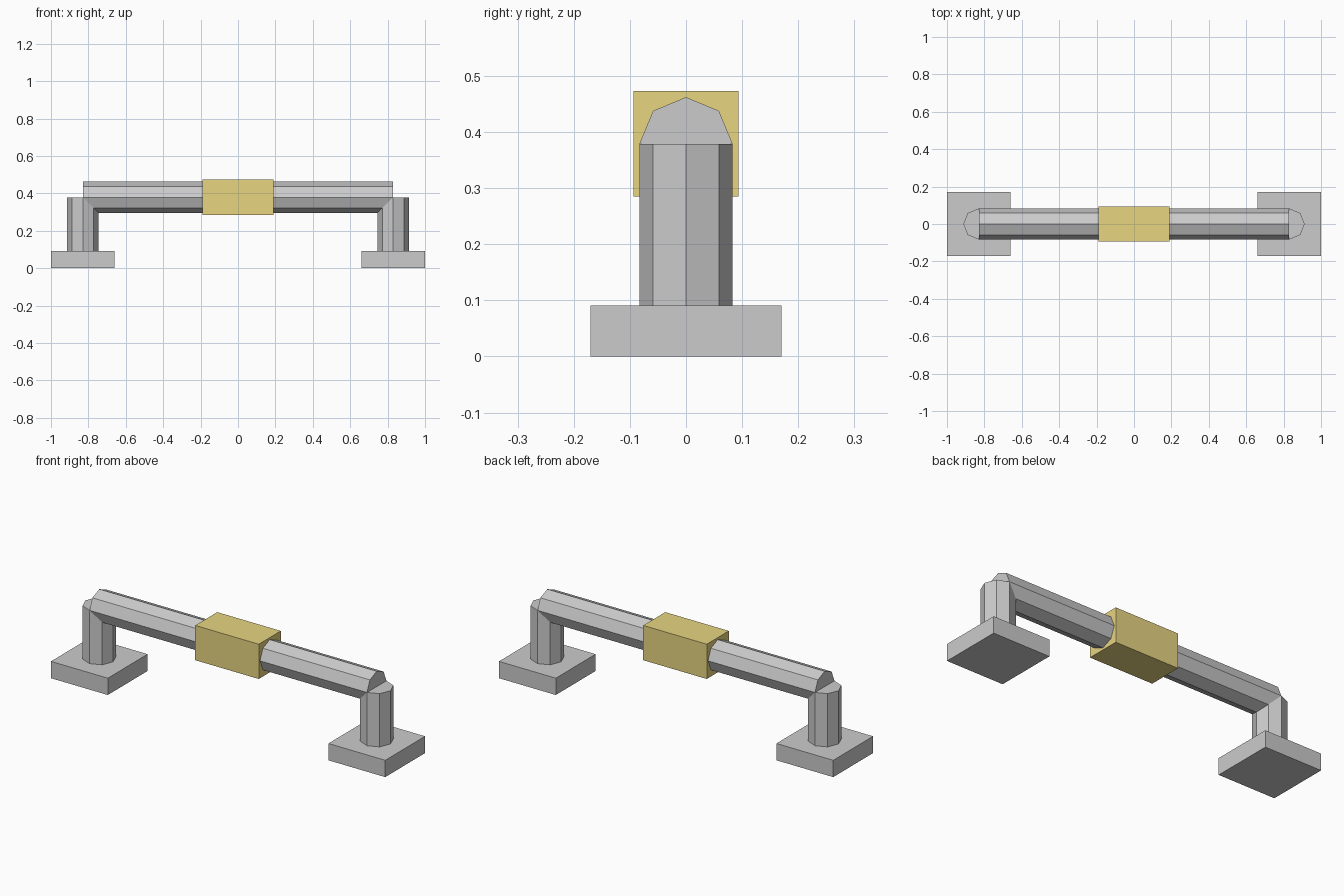
import bpy
from math import pi

if "Cube" in bpy.data.objects:
    bpy.data.objects.remove(bpy.data.objects["Cube"])

POST_X, BAR_Z, RADIUS, BASE_H = 0.83, 0.379, 0.083, 0.091


def box(name, size, loc):
    bpy.ops.mesh.primitive_cube_add(size=1, location=loc)
    ob = bpy.context.object
    ob.name = name
    ob.scale = size
    bpy.ops.object.transform_apply(location=False, rotation=False, scale=True)
    return ob


def rod(name, length, loc, rot=(0, 0, 0)):
    bpy.ops.mesh.primitive_cylinder_add(vertices=8, radius=RADIUS, depth=length,
                                        location=loc, rotation=rot)
    ob = bpy.context.object
    ob.name = name
    return ob


# Mounting plates and upright posts at both ends
for side, sx in (("left", -1), ("right", 1)):
    box(f"{side}_base_plate", (0.34, 0.34, BASE_H), (sx * POST_X, 0, BASE_H / 2))
    rod(f"{side}_post", BAR_Z - BASE_H, (sx * POST_X, 0, (BAR_Z + BASE_H) / 2))

# Horizontal octagonal bar
rod("handle_bar", 2 * POST_X, (0, 0, BAR_Z), (0, pi / 2, 0))

# Coloured square grip in the middle
grip = box("center_grip", (0.38, 0.188, 0.188), (0, 0, BAR_Z))
mat = bpy.data.materials.new("brass_yellow")
mat.diffuse_color = (0.80, 0.66, 0.22, 1)
mat.use_nodes = True
mat.node_tree.nodes["Principled BSDF"].inputs["Base Color"].default_value = mat.diffuse_color
grip.data.materials.append(mat)
